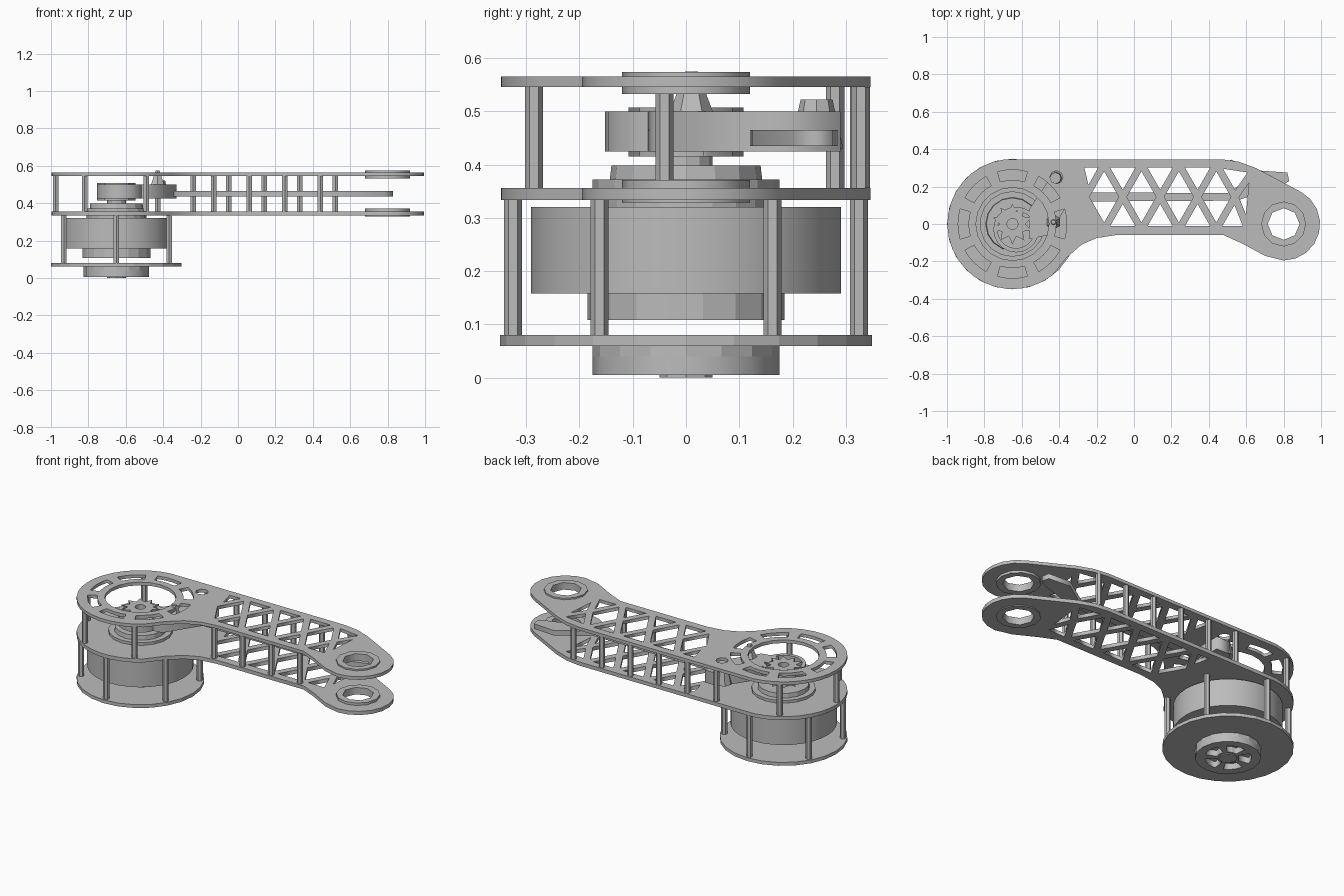
import bpy
from math import cos, sin, pi, radians
from mathutils import Vector

if "Cube" in bpy.data.objects:
    bpy.data.objects.remove(bpy.data.objects["Cube"])

grey = bpy.data.materials.new("machined grey")
grey.use_nodes = True
COLOUR = (0.5, 0.5, 0.5, 1)
grey.diffuse_color = COLOUR
grey.node_tree.nodes["Principled BSDF"].inputs["Base Color"].default_value = COLOUR

HUB = Vector((-0.65, 0))
EYE = Vector((0.8, 0))


def arc(c, r, a0, a1, n):
    """Points on an arc, angles in degrees."""
    return [(c[0] + r * cos(radians(a0 + (a1 - a0) * i / n)),
             c[1] + r * sin(radians(a0 + (a1 - a0) * i / n))) for i in range(n + 1)]


def circle(c, r, n=24):
    return arc(c, r, 0, 360, n)[:-1]


def slot(c, r0, r1, a0, a1, n=4):
    return arc(c, r0, a0, a1, n) + arc(c, r1, a1, a0, n)


def slab(name, loops, z0, z1):
    """Extrude an outline with holes between two heights."""
    cu = bpy.data.curves.new(name, 'CURVE')
    cu.dimensions = '2D'
    cu.fill_mode = 'BOTH'
    cu.extrude = (z1 - z0) / 2
    for pts in loops:
        s = cu.splines.new('POLY')
        s.points.add(len(pts) - 1)
        for p, q in zip(s.points, pts):
            p.co = (q[0], q[1], 0, 1)
        s.use_cyclic_u = True
    tmp = bpy.data.objects.new(name + "_curve", cu)
    bpy.context.collection.objects.link(tmp)
    bpy.context.view_layer.update()
    mesh = bpy.data.meshes.new_from_object(tmp.evaluated_get(bpy.context.evaluated_depsgraph_get()))
    bpy.data.objects.remove(tmp)
    ob = bpy.data.objects.new(name, mesh)
    bpy.context.collection.objects.link(ob)
    ob.location.z = (z0 + z1) / 2
    mesh.materials.clear()
    mesh.materials.append(grey)
    return ob


def cylinder(name, c, r, z0, z1, n=24, r_top=None, smooth=False):
    bpy.ops.mesh.primitive_cone_add(vertices=n, radius1=r, radius2=r if r_top is None else r_top,
                                    depth=z1 - z0, location=(c[0], c[1], (z0 + z1) / 2))
    ob = bpy.context.object
    ob.name = name
    ob.data.materials.append(grey)
    if smooth:
        bpy.ops.object.shade_smooth_by_angle(angle=radians(35))
    return ob


def inset(pts, d=0.019):
    """Move the sides of a convex outline inwards, leaving struts around it."""
    pts = [Vector(p) for p in pts]
    out = []
    for i, p in enumerate(pts):
        u = (pts[i - 1] - p).normalized()
        v = (pts[(i + 1) % len(pts)] - p).normalized()
        out.append(p + (u + v) * d / abs(u.cross(v)))
    return out


def truss():
    """Windows between crossing struts, with closing windows at both ends."""
    lo, hi, bay = -0.03, 0.32, 0.2
    mid, half = (lo + hi) / 2, bay / 2
    nodes = [-0.16 + bay * i for i in range(4)]
    holes = [[(x, hi), (x + half, mid), (x, lo), (x - half, mid)] for x in nodes]
    for x in nodes[:-1]:
        for y in (lo, hi):
            holes.append([(x, y), (x + bay, y), (x + half, mid)])
    end = nodes[-1]
    holes += [[(-0.29, hi), (-0.16, hi), (-0.25, 0.157)],
              [(end, hi), (end + bay, 0.29), (end + half, mid)],
              [(end, lo), (end + 0.17, lo), (end + half, mid)],
              [(end + half, mid), (end + bay, 0.29), (end + 0.17, lo)]]
    return [inset(h) for h in holes]


# Arm side plates: round hub, trussed span, offset eye
outline = (arc(HUB, 0.348, 97, 308, 20)
           + [(-0.36, -0.18), (-0.28, -0.11), (-0.2, -0.075), (-0.1, -0.06), (0.48, -0.06), (0.58, -0.105), (0.7, -0.17)]
           + arc(EYE, 0.195, -90, 62, 8) + [(0.65, 0.3), (0.56, 0.333), (0.47, 0.346), (-0.55, 0.346)])
eye_hole = circle(EYE, 0.085, 8)
rim_slots = [slot(HUB, 0.235, 0.29, a - 16, a + 16) for a in range(0, 360, 45)]
bolt_window = circle((-0.415, 0.25), 0.035, 8)
slab("upper_arm_plate", [outline, circle(HUB, 0.195, 20), eye_hole, bolt_window] + rim_slots + truss(), 0.546, 0.565)
slab("lower_arm_plate", [outline, circle(HUB, 0.09), eye_hole] + truss(), 0.334, 0.356)

# Bearing collars around the eye holes
for name, z in (("upper", 0.553), ("lower", 0.35)):
    slab(name + "_eye_collar", [circle(EYE, 0.12, 12), eye_hole], z - 0.021, z + 0.021)

# Spacer posts along both edges of the arm and around the hub
upper_posts = [(-0.13 + 0.19 * i, -0.04) for i in range(4)]
upper_posts += [(-0.24 + 0.19 * i, 0.328) for i in range(5)]
upper_posts += [(-0.975, -0.04), (-0.82, -0.285), (-0.82, 0.28), (-0.49, -0.285), (-0.43, 0.325)]
for i, p in enumerate(upper_posts):
    cylinder(f"arm_post_{i + 1}", p, 0.017, 0.356, 0.546, 6)
for i, p in enumerate(arc(HUB, 0.325, 30, 330, 5)):
    cylinder(f"base_post_{i + 1}", p, 0.017, 0.08, 0.334, 6)

# Base plate and spoked output flange
cylinder("base_plate", HUB, 0.349, 0.06, 0.08, 24)
pockets = [slot(HUB, 0.06, 0.125, a - 25, a + 25, 3) for a in range(0, 360, 72)]
slab("output_flange", [circle(HUB, 0.175, 16)] + pockets, 0.005, 0.04)
cylinder("output_flange_back", HUB, 0.175, 0.04, 0.06, 16)
cylinder("output_hub_cap", HUB, 0.05, 0, 0.02, 8)

# Motor body
cylinder("motor_bell", HUB, 0.291, 0.158, 0.32, 32, smooth=True)
cylinder("motor_foot", HUB, 0.185, 0.108, 0.158, 18)
cylinder("motor_cap", HUB, 0.16, 0.32, 0.336, 20)

# Hub bearing stack and toothed pulley
cylinder("bearing_flange", HUB, 0.175, 0.356, 0.372, 18)
cylinder("bearing_ring", HUB, 0.143, 0.372, 0.398, 16, 0.14)
cylinder("pulley_shaft", HUB, 0.05, 0.39, 0.43, 12)
pulley = HUB + Vector((0.02, -0.03))
slab("pulley_drum", [circle(pulley, 0.122, 20), circle(pulley, 0.1, 20)], 0.425, 0.5)
teeth = [(HUB[0] + r * cos(a), HUB[1] + r * sin(a))
         for i in range(20) for a, r in [(i * pi / 10, 0.108 if i % 2 else 0.068)]]
slab("toothed_gear", [teeth, circle(HUB, 0.03, 10)], 0.415, 0.507)

# Link from the pulley and the long push rod
slab("link_bracket", [[(-0.56, -0.08), (-0.46, -0.06), (-0.33, 0.14), (-0.33, 0.29), (-0.42, 0.29), (-0.56, 0.08)]],
     0.425, 0.5)
cylinder("link_bolt", (-0.42, 0.245), 0.05, 0.43, 0.522, 8, 0.03)
cylinder("link_pivot", (-0.43, 0.01), 0.04, 0.5, 0.575, 6, 0.012)
slab("push_rod", [[(-0.36, 0.12), (0.55, 0.125), (0.78, 0.2), (0.83, 0.23), (0.82, 0.275), (0.68, 0.285),
                   (0.5, 0.165), (-0.36, 0.17)]], 0.435, 0.465)
